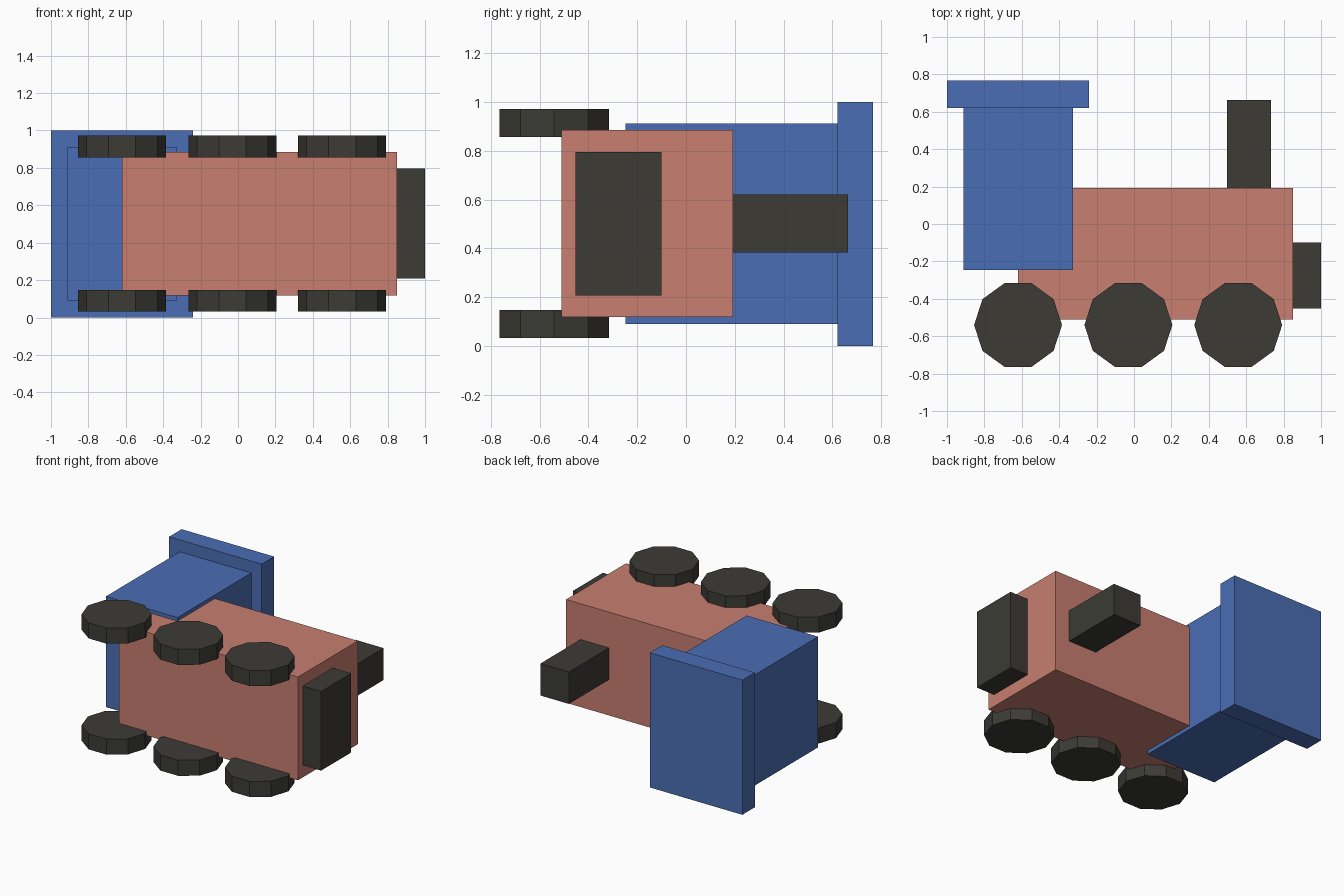
import bpy

if "Cube" in bpy.data.objects:
    bpy.data.objects.remove(bpy.data.objects["Cube"], do_unlink=True)


def make_material(name, rgb):
    mat = bpy.data.materials.new(name)
    mat.use_nodes = True
    color = (*rgb, 1.0)
    mat.diffuse_color = color
    for node in mat.node_tree.nodes:
        if node.type == "BSDF_PRINCIPLED":
            node.inputs["Base Color"].default_value = color
    return mat


blue = make_material("blue", (0.07, 0.155, 0.46))
coral = make_material("coral red", (0.58, 0.21, 0.16))
charcoal = make_material("charcoal", (0.045, 0.044, 0.036))


def block(name, xs, ys, zs, mat):
    """Box spanning the given (min, max) ranges."""
    spans = (xs, ys, zs)
    bpy.ops.mesh.primitive_cube_add(size=1, location=[(a + b) / 2 for a, b in spans])
    obj = bpy.context.object
    obj.name = name
    obj.scale = [b - a for a, b in spans]
    bpy.ops.object.transform_apply(location=False, rotation=False, scale=True)
    obj.data.materials.append(mat)


def wheel(name, x, z):
    """Ten-sided wheel with its axle along z and a corner pointing along x."""
    bpy.ops.mesh.primitive_cylinder_add(vertices=10, radius=0.235, depth=0.116,
                                        location=(x, -0.54, z))
    obj = bpy.context.object
    obj.name = name
    # the cylinder starts with a corner on +y; a quarter turn puts it on x
    obj.rotation_euler.z = 1.570796
    bpy.ops.object.transform_apply(location=False, rotation=True, scale=False)
    obj.data.materials.append(charcoal)


# Engine body and cab (the toy lies on its side)
block("engine_body", (-0.62, 0.85), (-0.51, 0.193), (0.118, 0.885), coral)
block("cab", (-0.912, -0.325), (-0.247, 0.625), (0.09, 0.912), blue)
block("cab_roof", (-1.0, -0.24), (0.62, 0.767), (0.0, 1.0), blue)

# Chimney and front bumper
block("chimney", (0.498, 0.732), (0.193, 0.663), (0.383, 0.62), charcoal)
block("bumper", (0.85, 1.0), (-0.453, -0.1), (0.208, 0.796), charcoal)

# Three wheels on each side
for side, z in (("lower", 0.09), ("upper", 0.914)):
    for place, x in (("rear", -0.62), ("middle", -0.03), ("front", 0.557)):
        wheel(f"{side}_{place}_wheel", x, z)
